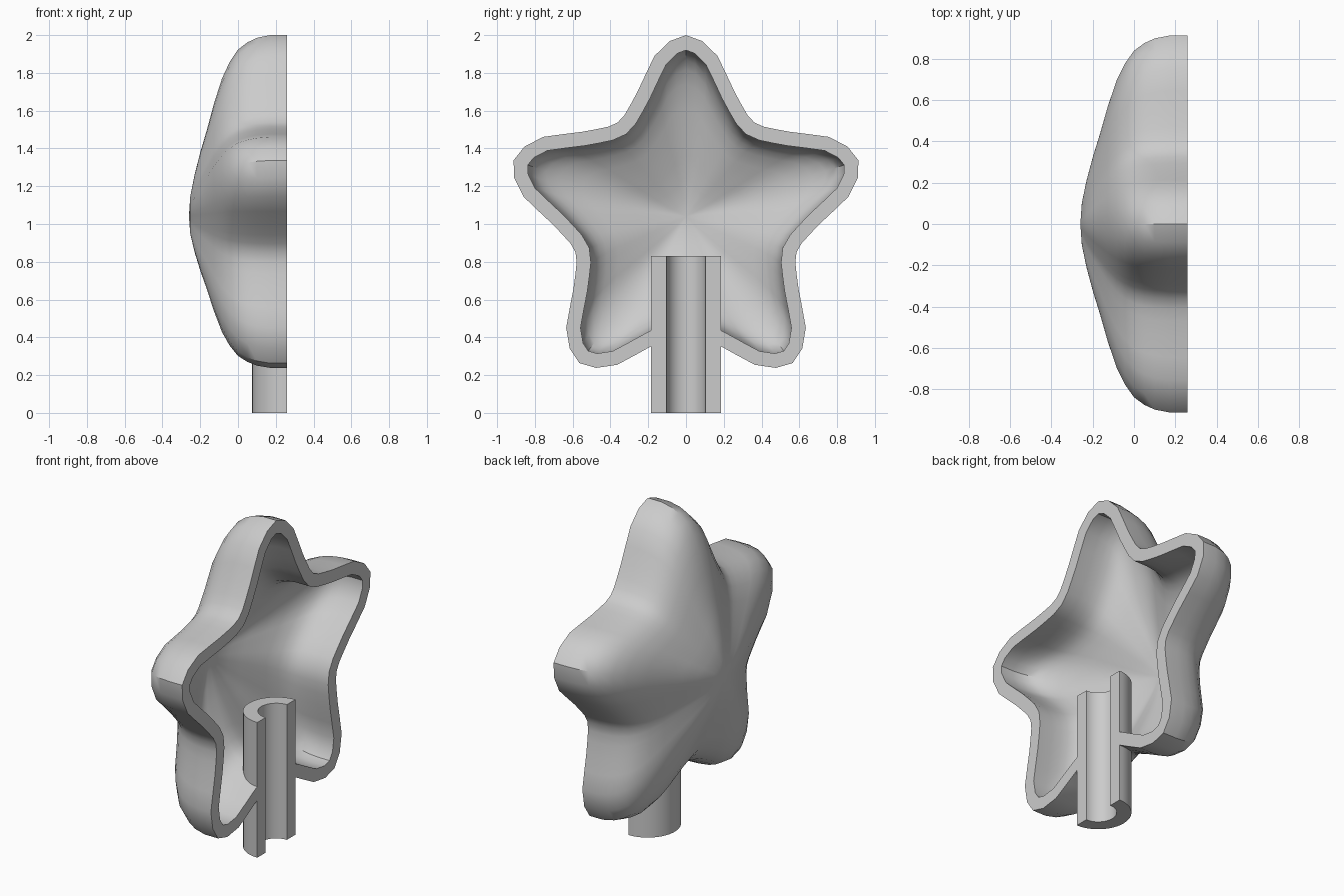
import bpy, bmesh
from math import sin, cos, pi, radians

if "Cube" in bpy.data.objects:
    bpy.data.objects.remove(bpy.data.objects["Cube"])

OPEN_X = 0.26      # plane of the open side
CENTRE_Z = 1.04    # height of the star's middle
WALL = 0.075

grey = bpy.data.materials.new("plain grey")
grey.use_nodes = True
grey.diffuse_color = (0.6, 0.6, 0.6, 1)
grey.node_tree.nodes["Principled BSDF"].inputs["Base Color"].default_value = (0.6, 0.6, 0.6, 1)


def make_object(name, bm):
    bmesh.ops.recalc_face_normals(bm, faces=bm.faces)
    mesh = bpy.data.meshes.new(name)
    bm.to_mesh(mesh)
    bm.free()
    mesh.materials.append(grey)
    obj = bpy.data.objects.new(name, mesh)
    bpy.context.collection.objects.link(obj)
    return obj


def activate(obj):
    bpy.ops.object.select_all(action='DESELECT')
    obj.select_set(True)
    bpy.context.view_layer.objects.active = obj


def extrude_outline(name, outline, z0, z1):
    bm = bmesh.new()
    face = bm.faces.new([bm.verts.new((x, y, z0)) for x, y in outline])
    top = bmesh.ops.extrude_face_region(bm, geom=[face])["geom"]
    for v in top:
        if isinstance(v, bmesh.types.BMVert):
            v.co.z = z1
    return make_object(name, bm)


# Star outline: half an arm as (degrees from tip, radius), mirrored and repeated
half_arm = [(0, 0.96), (5.35, 0.932), (11.1, 0.866), (16, 0.78),
            (21.3, 0.708), (26.5, 0.66), (31.2, 0.628), (36, 0.615)]
arm = half_arm + [(72 - a, r) for a, r in half_arm[-2:0:-1]]
outline = [(a + 72 * i, r) for i in range(5) for a, r in arm]

# Dome section: (share of outline radius, x), from the rim to the apex
section = [(1, OPEN_X), (1, 0.17), (0.985, 0.1), (0.96, 0.05), (0.92, 0),
           (0.85, -0.045), (0.76, -0.085), (0.62, -0.128), (0.48, -0.164),
           (0.36, -0.198), (0.23, -0.23), (0.11, -0.253)]

# Star shell
bm = bmesh.new()
rings = []
for share, x in section:
    ring = []
    for a, r in outline:
        valley = (1 - cos(radians(5 * a))) / 2
        s = share + 0.25 * valley * share * (1 - share)
        ring.append(bm.verts.new((x, r * s * sin(radians(a)),
                                  CENTRE_Z + r * s * cos(radians(a)))))
    rings.append(ring)
count = len(outline)
for low, high in zip(rings, rings[1:]):
    for i in range(count):
        j = (i + 1) % count
        bm.faces.new((low[i], low[j], high[j], high[i]))
apex = bm.verts.new((-OPEN_X, 0, CENTRE_Z))
for i in range(count):
    bm.faces.new((rings[-1][i], rings[-1][(i + 1) % count], apex))
bmesh.ops.recalc_face_normals(bm, faces=bm.faces)
if apex.normal.x > 0 or rings[-1][0].link_faces[0].normal.x > 0:
    bmesh.ops.reverse_faces(bm, faces=bm.faces)
mesh = bpy.data.meshes.new("star_shell")
bm.to_mesh(mesh)
bm.free()
mesh.materials.append(grey)
shell = bpy.data.objects.new("star_shell", mesh)
bpy.context.collection.objects.link(shell)

# Cutter that clears the post's bore through the bottom wall
bore = [(OPEN_X + 0.17 * cos(2 * pi * i / 48), 0.17 * sin(2 * pi * i / 48))
        for i in range(48)]
cutter = extrude_outline("bore_cutter", bore, -0.1, 0.8)
cutter.hide_render = True

activate(shell)
solid = shell.modifiers.new("wall", 'SOLIDIFY')
solid.thickness = WALL
solid.offset = -1
solid.use_even_offset = True
cut = shell.modifiers.new("bore", 'BOOLEAN')
cut.operation = 'DIFFERENCE'
cut.solver = 'EXACT'
cut.object = cutter
for name in ("wall", "bore"):
    bpy.ops.object.modifier_apply(modifier=name)
bpy.data.objects.remove(cutter)
bpy.ops.object.shade_smooth_by_angle(angle=radians(32))

# Half-tube post
def arc(radius, steps=24):
    return [(OPEN_X - radius * sin(pi * i / steps), radius * cos(pi * i / steps))
            for i in range(steps + 1)]


post = extrude_outline("half_tube_post", arc(0.185) + arc(0.103)[::-1], 0, 0.83)
activate(post)
bpy.ops.object.shade_smooth_by_angle(angle=radians(32))
